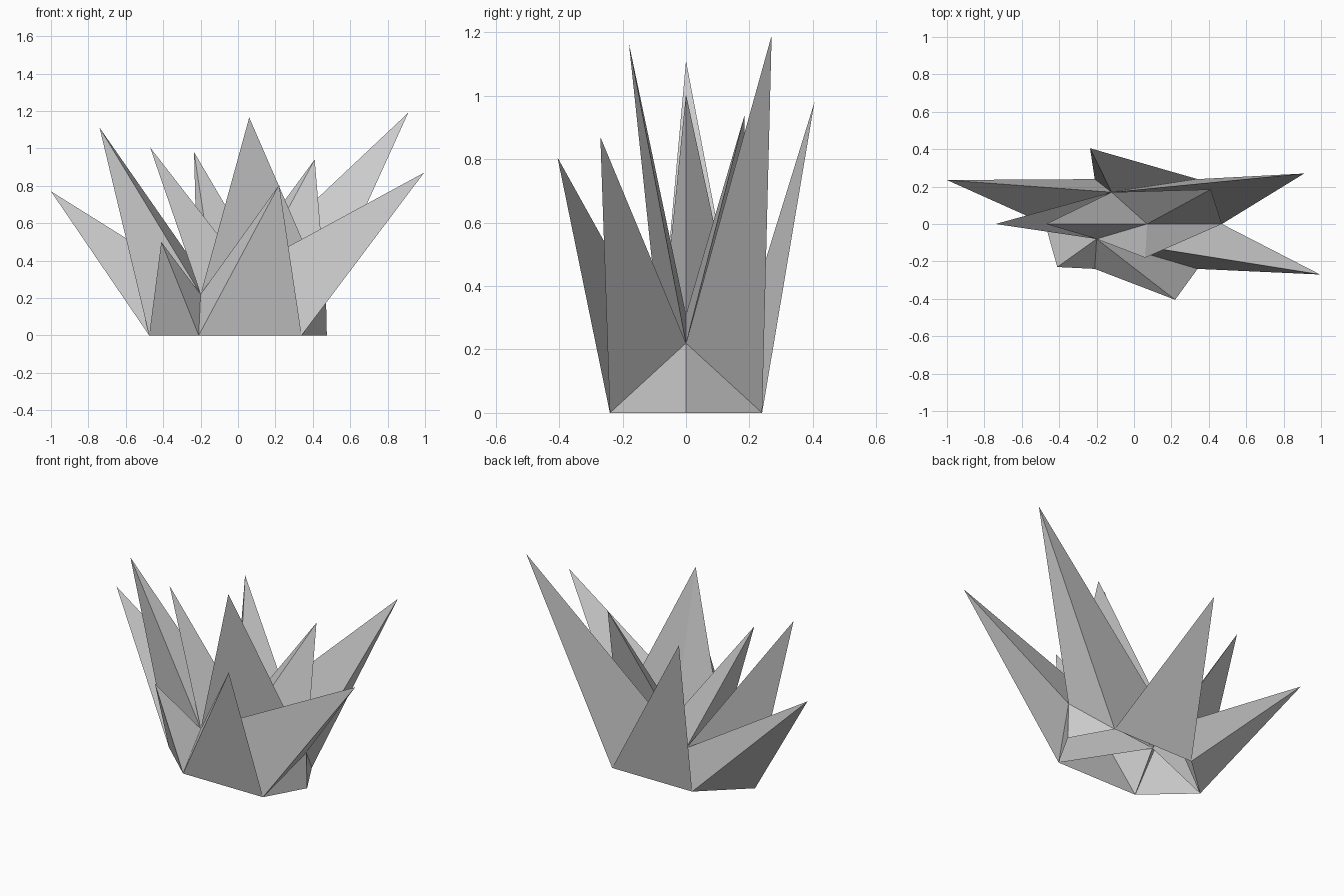
import bpy, bmesh

if "Cube" in bpy.data.objects:
    bpy.data.objects.remove(bpy.data.objects["Cube"])

# Low dome: six ground points plus three shoulder points and a crown
points = {
    "b0": (-0.475, 0, 0), "b1": (-0.21, -0.24, 0), "b2": (0.34, -0.24, 0),
    "b3": (0.475, 0, 0), "b4": (0.34, 0.24, 0), "b5": (-0.21, 0.24, 0),
    "P": (-0.20, -0.08, 0.22), "Q": (-0.12, 0.17, 0.22),
    "R": (0.47, 0, 0.22), "O": (0.07, 0, 0.31),
}

# Each dome triangle is drawn out into a blade with the given tip (None = left flat)
blades = [
    ("b0 b1 P", (-0.41, -0.23, 0.50)),
    ("b1 b2 P", (0.22, -0.405, 0.805)),
    ("b2 R P", (0.995, -0.27, 0.87)),
    ("R b4 Q", (0.91, 0.27, 1.19)),
    ("b4 b5 Q", (-0.235, 0.405, 0.98)),
    ("b5 b0 Q", (-1.0, 0.235, 0.77)),
    ("b0 P Q", (-0.74, 0, 1.11)),
    ("P O Q", (-0.47, 0, 1.005)),
    ("P R O", (0.06, -0.18, 1.165)),
    ("R Q O", (0.41, 0.185, 0.94)),
    ("b2 b3 R", None),
    ("b3 b4 R", None),
]

bm = bmesh.new()
verts = {name: bm.verts.new(co) for name, co in points.items()}
for corners, tip in blades:
    tri = [verts[c] for c in corners.split()]
    if tip is None:
        bm.faces.new(tri)
        continue
    top = bm.verts.new(tip)
    for i in range(3):
        bm.faces.new((tri[i], tri[(i + 1) % 3], top))

mesh = bpy.data.meshes.new("grass_tuft")
bm.to_mesh(mesh)
bm.free()
tuft = bpy.data.objects.new("grass_tuft", mesh)
bpy.context.collection.objects.link(tuft)
